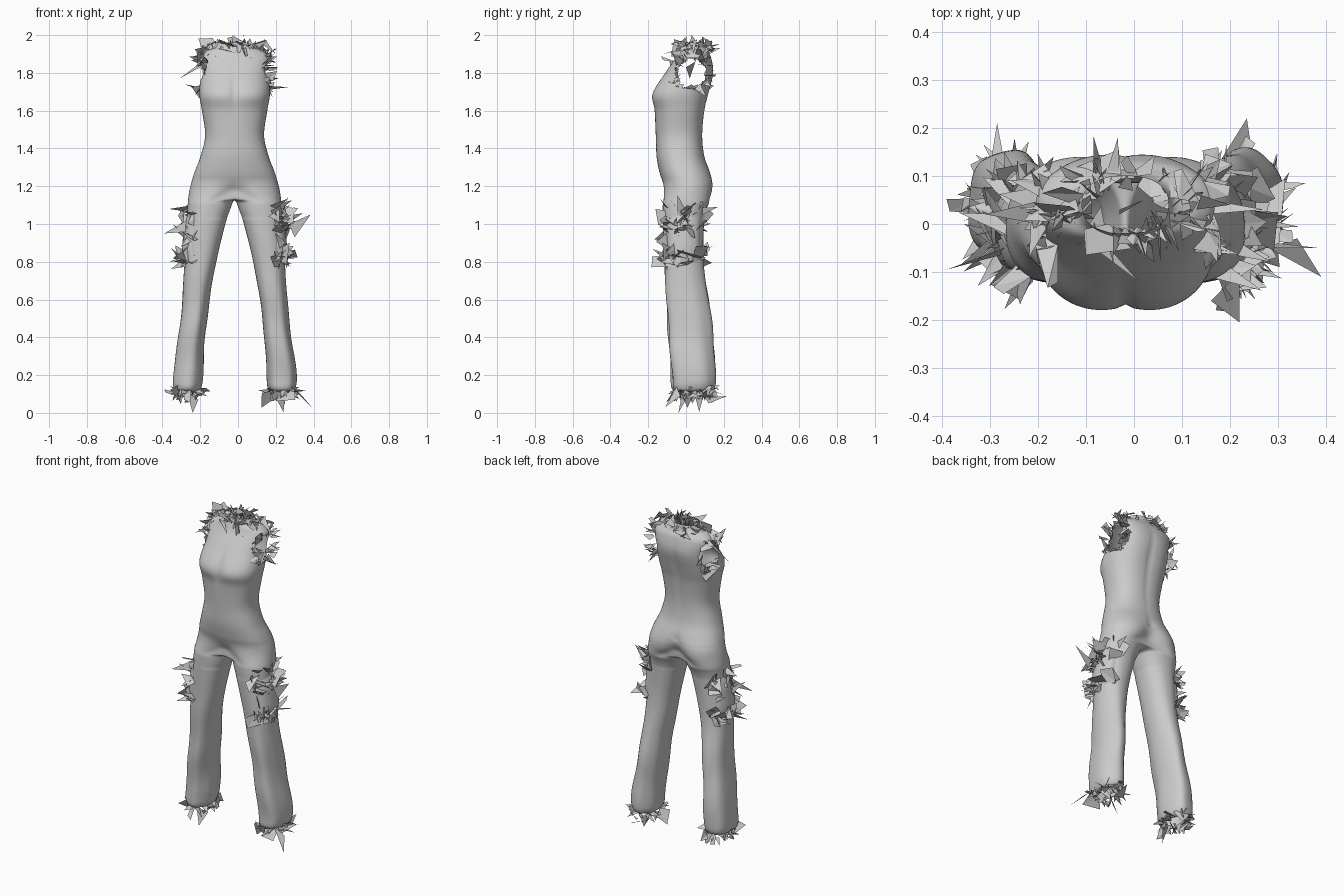
import bpy, bmesh, math, random
from mathutils import Vector

if "Cube" in bpy.data.objects:
    bpy.data.objects.remove(bpy.data.objects["Cube"])

random.seed(11)
CX = -0.018          # body centre line
N, K = 96, 24        # torso ring sides, inner-thigh sides


def interp(rows, steps):
    """Catmull-Rom through the key rows."""
    out = []
    for i in range(len(rows) - 1):
        a, b, c, d = (rows[max(0, min(len(rows) - 1, i + k))] for k in (-1, 0, 1, 2))
        for s in range(steps):
            t = s / steps
            out.append([0.5 * (2 * q + (r - p) * t + (2 * p - 5 * q + 4 * r - w) * t * t
                               + (3 * q - p - 3 * r + w) * t ** 3)
                        for p, q, r, w in zip(a, b, c, d)])
    out.append(list(rows[-1]))
    return out


def spow(v, e):
    return math.copysign(abs(v) ** e, v)


def finish(bm, name, smooth=True):
    me = bpy.data.meshes.new(name)
    bm.to_mesh(me)
    bm.free()
    ob = bpy.data.objects.new(name, me)
    bpy.context.collection.objects.link(ob)
    for p in me.polygons:
        p.use_smooth = smooth
    return ob


# z, half width, front y, back y, front and back share of the twin-lobed section
TORSO = [(1.96, .090, -.020, .100, 0, 0), (1.935, .105, -.030, .108, 0, 0),
         (1.915, .155, -.038, .115, 0, 0), (1.88, .186, -.055, .134, 0, .02),
         (1.80, .180, -.112, .147, .04, .06), (1.69, .187, -.182, .122, .13, .08),
         (1.60, .173, -.168, .100, .03, .06), (1.47, .156, -.160, .088, 0, .04),
         (1.36, .180, -.156, .098, 0, .02), (1.28, .210, -.142, .128, 0, .08),
         (1.22, .230, -.126, .147, .06, .30), (1.165, .243, -.124, .142, .45, .68)]
# z, outer, inner (from centre line), front y, back y
LEG = [(1.12, .248, .006, -.124, .128), (1.07, .250, .024, -.124, .106),
       (1.0, .252, .049, -.122, .095),
       (.80, .266, .098, -.115, .092), (.60, .278, .133, -.105, .118),
       (.40, .300, .158, -.092, .143), (.20, .328, .170, -.078, .153),
       (.13, .322, .180, -.070, .145), (.11, .295, .205, -.040, .110)]


def torso_point(row, a):
    z, hw, yf, yb, mf, mb = row
    x = hw * spow(math.sin(a), .85)
    ym, yr = (yf + yb) / 2, (yb - yf) / 2
    u = abs(x) / (hw / 2) - 1
    lobe = max(0, 1 - u * u) ** .6
    m = max(0, mf if math.cos(a) > 0 else mb)
    d = abs(math.cos(a)) ** .85 * (1 - m) + lobe * m
    return Vector((CX + x, ym - math.copysign(yr * d, math.cos(a)), z))


# Jumpsuit body: torso rings that split into two trouser legs
bm = bmesh.new()


def bridge(r0, r1):
    n = len(r0)
    for i in range(n):
        bm.faces.new((r0[i], r0[(i + 1) % n], r1[(i + 1) % n], r1[i]))


prev = None
for row in interp(TORSO, 7):
    ring = [bm.verts.new(torso_point(row, 2 * math.pi * i / N)) for i in range(N)]
    if prev:
        bridge(prev, ring)
    prev = ring

front, back = prev[0], prev[N // 2]
crotch = []
for k in range(1, K):
    p = back.co.lerp(front.co, k / K)
    p.z -= .025 * math.sin(math.pi * k / K)
    crotch.append(bm.verts.new(p))

for side in (1, -1):
    top = [prev[(side * i) % N] for i in range(N // 2 + 1)] + crotch
    for row in interp(LEG, 9):
        z, xo, xi, yf, yb = row
        ring = []
        fold = max(0, min(1, (.95 - z) / .5)) * .06
        h = N // 2
        for i in range(len(top)):
            a = -math.pi / 2 + math.pi * i / h if i <= h else math.pi / 2 + math.pi * (i - h) / K
            w = 1 + fold * math.sin(3 * a + 11 * z + side) * math.sin(2 * a - 9 * z)
            x = (xo + xi) / 2 + (xo - xi) / 2 * spow(math.cos(a), .9) * w
            y = (yf + yb) / 2 + (yb - yf) / 2 * spow(math.sin(a), .9) * w
            ring.append(bm.verts.new((CX + side * x, y, z)))
        bridge(top, ring)
        top = ring

bmesh.ops.recalc_face_normals(bm, faces=bm.faces)
hips = [v for v in bm.verts if 1.03 < v.co.z < 1.25]
for _ in range(9):
    bmesh.ops.smooth_vert(bm, verts=hips, factor=.5, use_axis_x=True, use_axis_y=True, use_axis_z=True)

# Open the armholes
holes = []
for f in bm.faces:
    c = f.calc_center_median()
    if abs(c.x - CX) > .07 and ((c.y - .03) / .075) ** 2 + ((c.z - 1.8) / .083) ** 2 < 1:
        holes.append(f)
bmesh.ops.delete(bm, geom=holes, context='FACES')
finish(bm, "jumpsuit_body")

# Thigh pockets: bowed patches standing off the outer thighs
for side, name in ((1, "right_pocket"), (-1, "left_pocket")):
    bm = bmesh.new()
    grid = []
    for j in range(9):
        z = .79 + .27 * j / 8
        r = []
        for i in range(13):
            a = math.radians(-62 + 124 * i / 12)
            off = .016 * min(1, min(i, 12 - i) / 2, j / 2, (8 - j) / 2)
            x = .178 - .09 * (z - .79) + (.092 + off) * math.cos(a)
            r.append(bm.verts.new((CX + side * x, -.013 + (.102 + off) * math.sin(a), z)))
        grid.append(r)
    for j in range(8):
        for i in range(12):
            q = (grid[j][i], grid[j][i + 1], grid[j + 1][i + 1], grid[j + 1][i])
            bm.faces.new(q if side > 0 else q[::-1])
    finish(bm, name)


def rnd(s):
    return Vector([random.uniform(-s, s) for _ in range(3)])


def shards(name, spot, count, size, extra=()):
    """Torn flat scraps; spot() gives an anchor point and an outward direction."""
    bm = bmesh.new()
    for _ in range(count):
        p, d = spot()
        d = (d.normalized() + rnd(1.0)).normalized()
        s = d.cross(rnd(1)).normalized()
        ln = size * random.uniform(.4, 1.2)
        w = ln * random.uniform(.35, .8)
        p = p - d * ln * .2
        a, b = bm.verts.new(p - s * w / 2), bm.verts.new(p + s * w / 2)
        tip = bm.verts.new(p + d * ln + s * random.uniform(-w, w))
        bm.faces.new((a, b, tip))
        if random.random() < .6:
            e = bm.verts.new(p + d * ln * random.uniform(.3, .8) + s * w + rnd(.015))
            bm.faces.new((b, e, tip))
    for tri in extra:
        bm.faces.new([bm.verts.new(c) for c in tri])
    finish(bm, name, False)


def ring_spot(c, rx, ry, spread, up, inner=.8):
    def f():
        a = random.uniform(0, 2 * math.pi)
        k = random.uniform(inner, 1.05)
        o = Vector((rx * k * math.cos(a), ry * k * math.sin(a), random.uniform(-spread, spread)))
        return Vector(c) + o, Vector((math.cos(a), math.sin(a), up))
    return f


def arm_spot(side):
    def f():
        a = random.uniform(0, 2 * math.pi)
        p = Vector((CX + side * random.uniform(.15, .185), .03 + .085 * math.cos(a), 1.8 + .093 * math.sin(a)))
        return p, Vector((side * .8, .7 * math.cos(a), .7 * math.sin(a)))
    return f


def pocket_spot(side):
    def f():
        z = random.choice((random.uniform(.94, 1.1), random.uniform(.92, 1.06), random.uniform(.78, .86)))
        a = math.radians(random.uniform(-70, 65))
        x = .178 - .09 * (z - .79) + .1 * math.cos(a)
        return Vector((CX + side * x, -.013 + .1 * math.sin(a), z)), Vector((side * math.cos(a), .6 * math.sin(a), .2))
    return f


# Torn trims at neck, armholes, pockets and hems
shards("neck_trim", ring_spot((CX, .035, 1.93), .135, .08, .02, -.1, .55), 75, .08,
       [((-.03, .02, 1.96), (.02, .05, 1.97), (-.03, .03, 2.0)),
        ((.13, .03, 1.95), (.14, .06, 1.98), (.20, .04, 1.90)),
        ((-.11, -.03, 1.93), (-.06, -.04, 1.92), (.01, -.12, 1.90))])
shards("left_arm_trim", arm_spot(-1), 28, .08,
       [((-.19, .05, 1.86), (-.20, .0, 1.83), (-.31, .02, 1.77))])
shards("right_arm_trim", arm_spot(1), 36, .075,
       [((.15, .02, 1.73), (.16, .05, 1.71), (.27, .03, 1.725))])
shards("left_pocket_trim", pocket_spot(-1), 55, .095,
       [((-.27, -.05, 1.02), (-.26, -.06, .96), (-.39, -.095, .95))])
shards("right_pocket_trim", pocket_spot(1), 60, .095,
       [((.27, -.05, 1.0), (.30, -.04, .93), (.385, -.05, 1.05)),
        ((.22, -.10, 1.08), (.16, -.16, 1.04), (.22, -.205, 1.01))])
hem = lambda s: ring_spot((CX + s * .25, .04, .11), .066, .098, .025, -.7)
shards("left_hem_trim", hem(-1), 40, .075,
       [((-.27, -.02, .11), (-.21, .0, .07), (-.24, -.04, .0)),
        ((-.30, .12, .13), (-.27, .13, .12), (-.285, .21, .09))])
shards("right_hem_trim", hem(1), 40, .075,
       [((.28, -.05, .14), (.34, -.03, .09), (.39, -.11, .03)),
        ((.16, .10, .08), (.25, .12, .05), (.235, .22, .09)),
        ((.20, .05, .08), (.25, .09, .08), (.24, .07, .005))])
